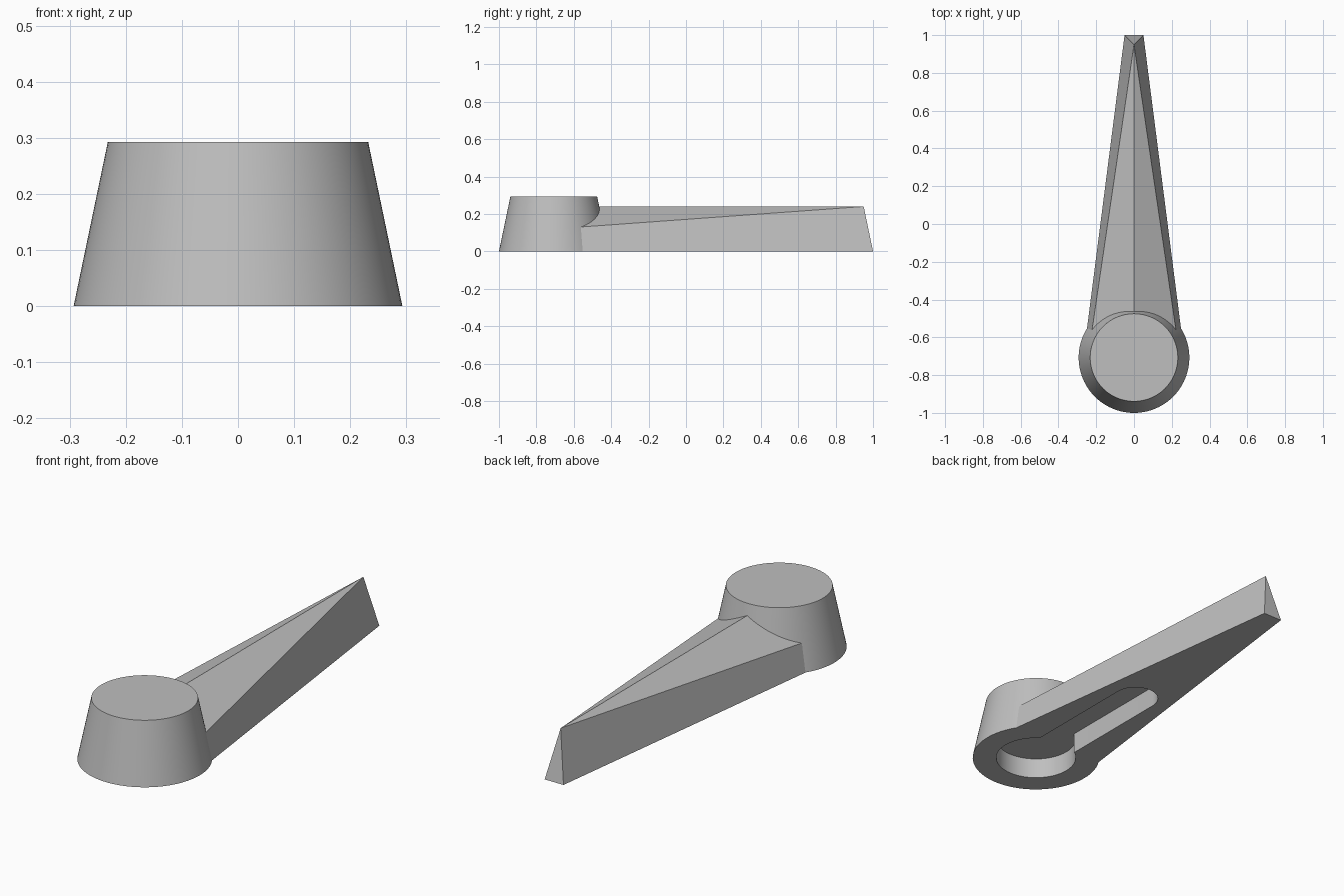
import bpy
import bmesh
from math import radians, sin, cos, pi

old = bpy.data.objects.get("Cube")
if old:
    bpy.data.objects.remove(old, do_unlink=True)

HUB_Y = -0.707
TIP_Y = 1.0
ARM_H = 0.24
DRAFT = 0.208          # inward lean of every outer wall per unit of height

grey = bpy.data.materials.new("plain grey")
grey.use_nodes = True
colour = (0.52, 0.52, 0.52, 1)
grey.diffuse_color = colour
grey.node_tree.nodes["Principled BSDF"].inputs["Base Color"].default_value = colour


def finish(name, bm):
    bmesh.ops.recalc_face_normals(bm, faces=bm.faces)
    mesh = bpy.data.meshes.new(name)
    bm.to_mesh(mesh)
    bm.free()
    mesh.materials.append(grey)
    obj = bpy.data.objects.new(name, mesh)
    bpy.context.scene.collection.objects.link(obj)
    return obj


def prism(name, outline, z0, z1):
    bm = bmesh.new()
    face = bm.faces.new([bm.verts.new((x, y, z0)) for x, y in outline])
    top = bmesh.ops.extrude_face_region(bm, geom=[face])["geom"]
    verts = [v for v in top if isinstance(v, bmesh.types.BMVert)]
    bmesh.ops.translate(bm, verts=verts, vec=(0, 0, z1 - z0))
    return finish(name, bm)


def arc(cy, r, a0, a1, n):
    return [(r * cos(a0 + (a1 - a0) * i / n), cy + r * sin(a0 + (a1 - a0) * i / n))
            for i in range(n + 1)]


def boolean(target, other, operation):
    mod = target.modifiers.new(operation.lower(), 'BOOLEAN')
    mod.operation = operation
    mod.solver = 'EXACT'
    mod.object = other
    bpy.context.view_layer.objects.active = target
    bpy.ops.object.modifier_apply(modifier=mod.name)
    bpy.data.objects.remove(other, do_unlink=True)


# Tapered round hub
bm = bmesh.new()
bmesh.ops.create_cone(bm, cap_ends=True, segments=96, radius1=0.293,
                      radius2=0.232, depth=0.293)
bmesh.ops.translate(bm, verts=bm.verts, vec=(0, HUB_Y, 0.1465))
handle = finish("lever_handle", bm)

# Pointed arm: five-sided root section running to a narrow leaning end face
bm = bmesh.new()
root_w, shoulder = 0.2685, 0.12
root = [bm.verts.new((x, HUB_Y, z)) for x, z in (
    (-root_w, 0), (-root_w + DRAFT * shoulder, shoulder), (0, ARM_H),
    (root_w - DRAFT * shoulder, shoulder), (root_w, 0))]
tip_l = bm.verts.new((-DRAFT * ARM_H, TIP_Y, 0))
tip_r = bm.verts.new((DRAFT * ARM_H, TIP_Y, 0))
peak = bm.verts.new((0, TIP_Y - DRAFT * ARM_H, ARM_H))
for loop in (root, (root[0], root[1], peak, tip_l), (root[1], root[2], peak),
             (root[2], root[3], peak), (root[3], root[4], tip_r, peak),
             (tip_l, peak, tip_r), (root[0], tip_l, tip_r, root[4])):
    bm.faces.new(loop)
boolean(handle, finish("arm", bm), 'UNION')

# Keyhole recess in the underside: round pocket with a round-ended slot
pocket_r, slot_r = 0.184, 0.104
mouth = pi / 2 - 0.601     # angle where the slot walls leave the pocket
outline = arc(HUB_Y, pocket_r, pi - mouth, 2 * pi + mouth, 48)
outline += arc(0.01, slot_r, 0, pi, 24)
boolean(handle, prism("recess_cutter", outline, -0.1, 0.1), 'DIFFERENCE')

bpy.ops.object.select_all(action='DESELECT')
handle.select_set(True)
bpy.context.view_layer.objects.active = handle
bpy.ops.object.shade_smooth_by_angle(angle=radians(20))
